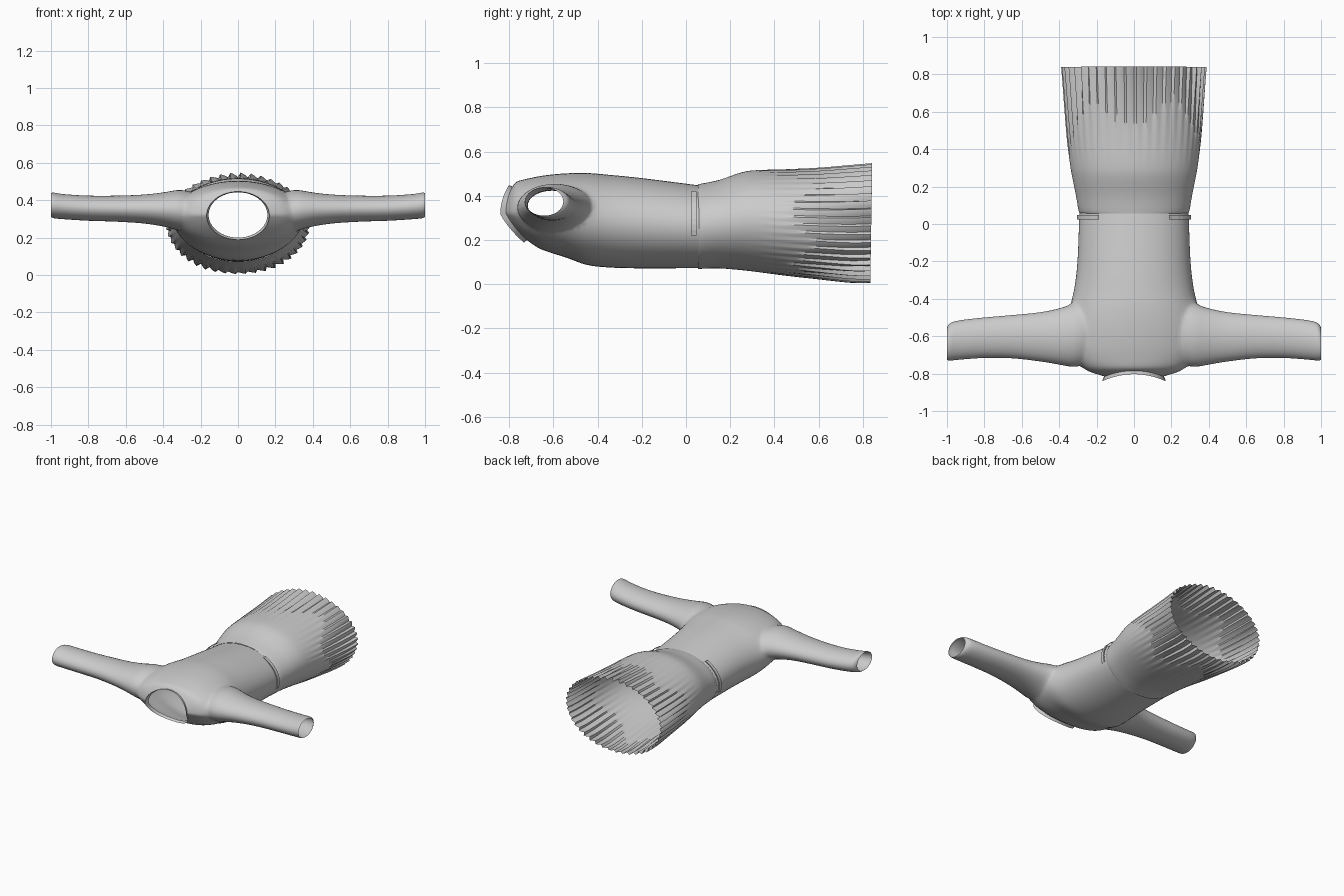
import bpy, bmesh, math
from mathutils import Vector

if "Cube" in bpy.data.objects:
    bpy.data.objects.remove(bpy.data.objects["Cube"])


def spline(rows, steps):
    """Catmull-Rom interpolation of rows of section parameters."""
    out = []
    for i in range(len(rows) - 1):
        a, b = rows[max(i - 1, 0)], rows[i]
        c, d = rows[i + 1], rows[min(i + 2, len(rows) - 1)]
        for s in range(steps):
            t = s / steps
            out.append([0.5 * (2 * q + (r - p) * t + (2 * p - 5 * q + 4 * r - u) * t * t
                               + (3 * q - p - 3 * r + u) * t ** 3)
                        for p, q, r, u in zip(a, b, c, d)])
    return out + [list(rows[-1])]


def loft(name, rings, apexes=None):
    """Skin closed rings; optional far apex points close the two ends."""
    bm = bmesh.new()
    vr = [[bm.verts.new(p) for p in ring] for ring in rings]
    n = len(vr[0])
    for a, b in zip(vr, vr[1:]):
        for i in range(n):
            j = (i + 1) % n
            bm.faces.new((a[i], a[j], b[j], b[i]))
    if apexes:
        for ring, p in zip((vr[0], vr[-1]), apexes):
            tip = bm.verts.new(p)
            for i in range(n):
                bm.faces.new((ring[i], ring[(i + 1) % n], tip))
    bmesh.ops.recalc_face_normals(bm, faces=bm.faces)
    me = bpy.data.meshes.new(name)
    bm.to_mesh(me)
    bm.free()
    ob = bpy.data.objects.new(name, me)
    bpy.context.collection.objects.link(ob)
    return ob


def body_ring(row, n=72):
    """Ring across y: tilt pulls the underside back, bend pushes the sides forward."""
    y, w, zb, zt, tilt, bend = row
    pts = []
    for i in range(n):
        a = 2 * math.pi * i / n
        c, s = math.cos(a), math.sin(a)
        pts.append((w * c, y + tilt * max(0, -s) - bend * c * c,
                    (zb + zt) / 2 + (zt - zb) / 2 * s))
    return pts


def sleeve_ring(row, n=40):
    x, yf, yb, zb, zt = row
    return [(x, (yf + yb) / 2 + (yb - yf) / 2 * math.cos(2 * math.pi * i / n),
             (zb + zt) / 2 + (zt - zb) / 2 * math.sin(2 * math.pi * i / n)) for i in range(n)]


def smooth(ob, angle):
    bpy.ops.object.select_all(action='DESELECT')
    bpy.context.view_layer.objects.active = ob
    ob.select_set(True)
    bpy.ops.object.shade_smooth_by_angle(angle=math.radians(angle))


# Bodice: waist to neck opening
body = [(.06, .292, .073, .447, 0, 0), (-.2, .302, .072, .48, 0, 0),
        (-.35, .32, .076, .495, 0, 0), (-.45, .345, .088, .503, 0, 0),
        (-.55, .355, .12, .501, .01, 0), (-.64, .35, .142, .492, .03, 0),
        (-.71, .33, .158, .479, .055, 0), (-.765, .27, .175, .464, .08, .01),
        (-.785, .158, .2, .442, .065, .03)]
bodice = loft("bodice_with_sleeves", [body_ring(r) for r in spline(body, 4)],
              [(0, 4, .26), (0, -4, .33)])

# Sleeves: one mirrored tube running through the bodice
half = [(0, -.67, -.5, .28, .42), (.2, -.70, -.45, .26, .43), (.3, -.765, -.42, .235, .458),
        (.38, -.757, -.445, .255, .445), (.5, -.735, -.472, .275, .43),
        (.65, -.718, -.487, .285, .424), (.8, -.716, -.5, .29, .424),
        (.93, -.725, -.515, .298, .432), (.983, -.73, -.53, .303, .44),
        (1, -.727, -.555, .31, .438)]
arm = spline([(-r[0],) + r[1:] for r in half[:0:-1]] + half, 3)
sleeves = loft("sleeve_tube", [sleeve_ring(r) for r in arm],
               [(-4, -.64, .37), (4, -.64, .37)])

mod = bodice.modifiers.new("join", 'BOOLEAN')
mod.operation = 'UNION'
mod.solver = 'EXACT'
mod.object = sleeves
bpy.context.view_layer.objects.active = bodice
bpy.ops.object.modifier_apply(modifier=mod.name)
bpy.data.objects.remove(sleeves)

# Open the ends by dropping the far apexes, then soften the armholes
bm = bmesh.new()
bm.from_mesh(bodice.data)
bmesh.ops.delete(bm, geom=[v for v in bm.verts if max(abs(v.co.x), abs(v.co.y)) > 2],
                 context='VERTS')
for _ in range(5):
    soft = [v for v in bm.verts if .25 < abs(v.co.x) < .46 and v.co.y < -.38]
    bmesh.ops.smooth_vert(bm, verts=soft, factor=.4, use_axis_x=True,
                          use_axis_y=True, use_axis_z=True)
bm.to_mesh(bodice.data)
bm.free()
smooth(bodice, 50)

# Skirt: flared, with sharp pleats deepening toward the hem
skirt_rows = [(.055, .286, .068, .452), (.07, .296, .07, .455), (.15, .31, .072, .472),
              (.25, .33, .064, .506), (.32, .342, .056, .516), (.45, .357, .04, .518),
              (.6, .367, .025, .522), (.75, .375, .011, .531), (.838, .38, .012, .536)]
PLEATS, SIDES = 44, 176
rings = []
for y, w, zb, zt in spline(skirt_rows, 3):
    depth = .012 * max(0, (y - .3) / .54) ** 1.3
    ring = []
    for i in range(SIDES):
        a = 2 * math.pi * i / SIDES
        k = depth * (-1, -.2, .5, 1)[i % 4] * (.75 + .25 * math.sin(5 * a))
        ring.append(((w + k) * math.cos(a), y + .005 * math.sin(a) * max(0, y),
                     (zb + zt) / 2 + ((zt - zb) / 2 + k) * math.sin(a)))
    rings.append(ring)
smooth(loft("pleated_skirt", rings), 35)

# Collar: short flared band round the neck
collar = [(-.783, .157, .2, .442, .065, .03), (-.795, .163, .193, .446, .067, .035),
          (-.803, .168, .188, .446, .07, .037)]
smooth(loft("collar_band", [body_ring(r) for r in collar]), 50)

# Narrow tabs on both sides of the waist
for side in (-1, 1):
    ring_pts = []
    for i in range(9):
        z = .22 + .2 * i / 8
        x = .298 * math.sqrt(1 - ((z - .265) / .2) ** 2) + .004
        ring_pts.append([Vector((side * (x + dx), .035 + dy, z))
                         for dx, dy in ((-.004, -.012), (.004, -.012), (.004, .012), (-.004, .012))])
    loft("waist_tab", ring_pts)
